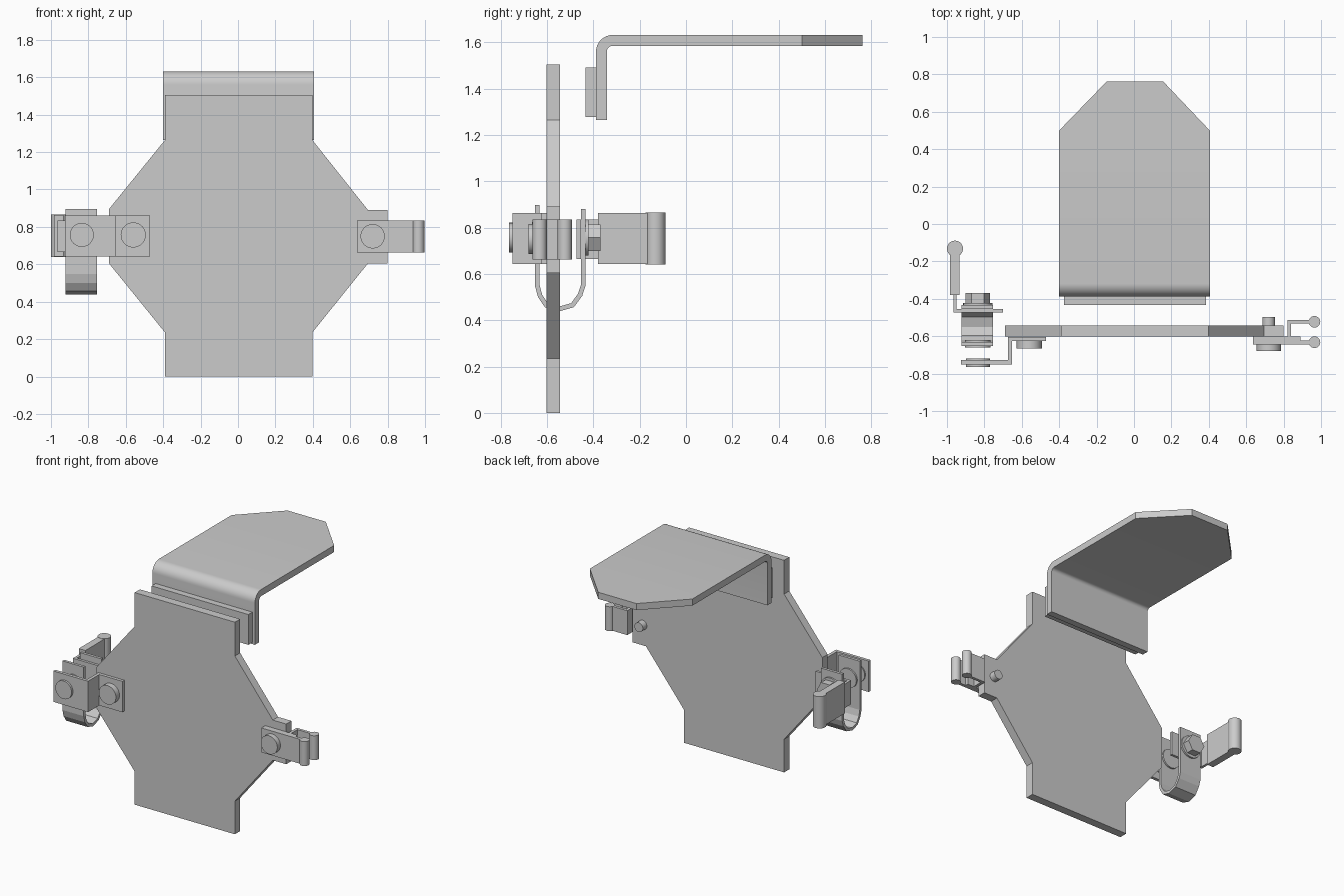
import bpy, bmesh
from math import sin, cos, pi, radians
from mathutils import Vector

if "Cube" in bpy.data.objects:
    bpy.data.objects.remove(bpy.data.objects["Cube"])

# maps (p, q, t) to 3D: profile coordinates p, q and extrusion t along the axis
MAP = {'x': lambda p, q, t: (t, p, q),
       'y': lambda p, q, t: (p, t, q),
       'z': lambda p, q, t: (p, q, t)}


def finish(name, bm, smooth=False):
    bmesh.ops.recalc_face_normals(bm, faces=bm.faces)
    me = bpy.data.meshes.new(name)
    bm.to_mesh(me)
    bm.free()
    ob = bpy.data.objects.new(name, me)
    bpy.context.collection.objects.link(ob)
    if smooth:
        bpy.ops.object.select_all(action='DESELECT')
        ob.select_set(True)
        bpy.context.view_layer.objects.active = ob
        bpy.ops.object.shade_smooth_by_angle(angle=radians(30))
    return ob


def prism(name, pts, axis, lo, hi, smooth=False):
    bm = bmesh.new()
    rows = [[bm.verts.new(MAP[axis](p, q, t)) for p, q in pts] for t in (lo, hi)]
    n = len(pts)
    for r in rows:
        bm.faces.new(r)
    for i in range(n):
        j = (i + 1) % n
        bm.faces.new((rows[0][i], rows[0][j], rows[1][j], rows[1][i]))
    return finish(name, bm, smooth)


def disc(name, p, q, r, axis, lo, hi, n=32):
    pts = [(p + r * cos(2 * pi * i / n), q + r * sin(2 * pi * i / n)) for i in range(n)]
    return prism(name, pts, axis, lo, hi, n > 8)


def box(name, x, y, z):
    return prism(name, [(x[0], z[0]), (x[1], z[0]), (x[1], z[1]), (x[0], z[1])], 'y', *y)


def ribbon(name, path, thick, axis, widths, smooth=False):
    """Bent sheet: centre line path, one (lo, hi) width per point or one for all."""
    if len(widths) != len(path) or not isinstance(widths, list):
        widths = [widths] * len(path)
    P = [Vector(p) for p in path]
    bm = bmesh.new()
    rows = []
    for i, p in enumerate(P):
        d1 = (p - P[i - 1]).normalized() if i else (P[1] - p).normalized()
        d2 = (P[i + 1] - p).normalized() if i < len(P) - 1 else d1
        n1, n2 = Vector((-d1.y, d1.x)), Vector((-d2.y, d2.x))
        off = (n1 + n2) / (1 + n1.dot(n2)) * thick / 2
        a, b, (lo, hi) = p + off, p - off, widths[i]
        rows.append([bm.verts.new(MAP[axis](v.x, v.y, t))
                     for v, t in ((a, lo), (a, hi), (b, hi), (b, lo))])
    for r, s in zip(rows, rows[1:]):
        for i in range(4):
            j = (i + 1) % 4
            bm.faces.new((r[i], r[j], s[j], s[i]))
    bm.faces.new(rows[0])
    bm.faces.new(rows[-1])
    return finish(name, bm, smooth)


# main plate with side tab
prism("main_plate", [(-.39, 0), (.397, 0), (.397, .235), (.695, .605), (.8, .605), (.8, .89),
                     (.695, .89), (.397, 1.265), (.397, 1.505), (-.39, 1.505), (-.39, 1.265),
                     (-.69, .895), (-.69, .605), (-.39, .235)], 'y', -.602, -.543)

# bent top shelf with tapered end, and its pad
bend = [(-.317 - .048 * cos(a), 1.56 + .048 * sin(a)) for a in [i * pi / 16 for i in range(9)]]
path = [(-.365, 1.265)] + bend + [(.5, 1.608), (.763, 1.608)]
full = (-.4, .405)
ribbon("top_shelf", path, .047, 'x', [full] * (len(path) - 1) + [(-.145, .155)], True)
box("shelf_pad", (-.375, .385), (-.434, -.388), (1.277, 1.492))

# right clip: two prongs with rolled ends, and its bolt
zr = (.662, .835)
ribbon("right_clip_front_prong", [(.635, -.634), (.97, -.634)], .022, 'z', zr)
box("right_clip_base", (.635, .89), (-.645, -.602), zr)
ribbon("right_clip_back_prong", [(.83, -.61), (.83, -.523), (.97, -.523)], .02, 'z', zr)
for part, y in (("front", -.632), ("back", -.523)):
    disc("right_clip_" + part + "_roll", .965, y, .031, 'z', *zr)
disc("right_bolt_head", .72, .75, .065, 'y', -.68, -.64)
disc("right_bolt_end", .72, .75, .033, 'y', -.55, -.497)

# left stepped bracket with bolt and rivet
ribbon("left_bracket", [(-.47, -.614), (-.663, -.614), (-.663, -.739), (-.925, -.739)],
       .022, 'z', (.643, .862))
disc("left_bolt_head", -.56, .757, .067, 'y', -.665, -.62)
disc("left_rivet", -.835, .757, .064, 'y', -.765, -.72)

# hanging U strap with pivot head, washer and nut
strap = [(-.642, .897), (-.642, .55), (-.63, .505), (-.603, .465), (-.55, .448),
         (-.49, .465), (-.457, .51), (-.444, .55), (-.444, .88)]
ribbon("u_strap", strap, .02, 'x', (-.922, -.755))
disc("strap_front_head", -.835, .757, .068, 'y', -.66, -.62)
disc("strap_washer", -.835, .757, .078, 'y', -.437, -.422)
disc("strap_nut", -.835, .757, .066, 'y', -.425, -.37, 6)

# left lever: thin bent neck, wide grip, rolled end
ribbon("lever_neck", [(-.70, -.463), (-.957, -.463), (-.957, -.37)], .018, 'z', (.665, .835))
box("lever_grip", (-.984, -.932), (-.38, -.13), (.642, .864))
disc("lever_roll", -.957, -.132, .043, 'z', .64, .866)
